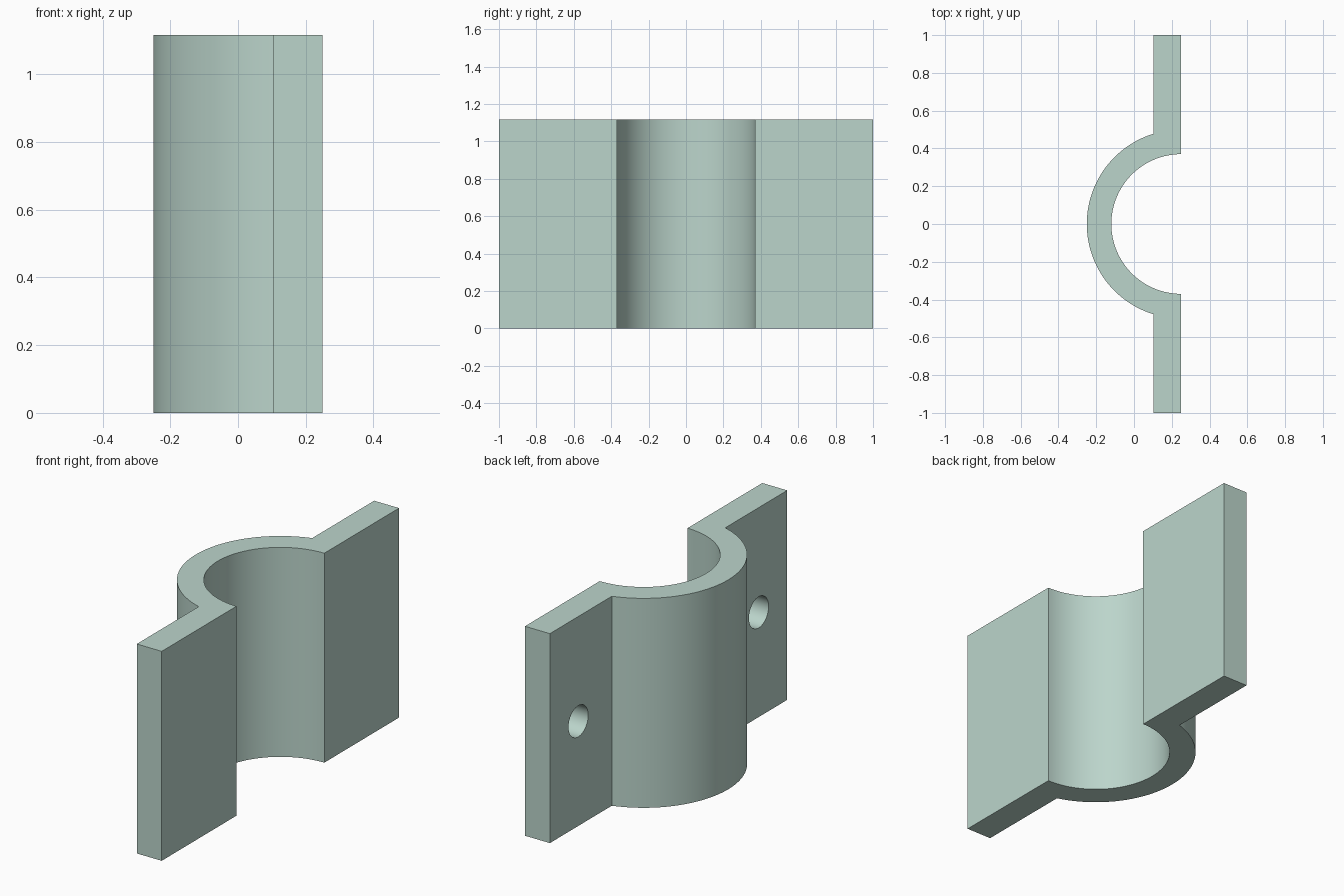
import bpy, bmesh, math

cube = bpy.data.objects.get("Cube")
if cube:
    bpy.data.objects.remove(cube, do_unlink=True)

HEIGHT = 1.117
BACK, FACE = 0.25, 0.103      # the two faces of each flange along x
OUTER, INNER = 0.5, 0.37      # saddle radii, centred on (BACK, 0)
HOLE_R, HOLE_Y, HOLE_DEPTH = 0.083, 0.76, 0.135
STEPS = 64

mat = bpy.data.materials.new("pale_sage_green")
mat.use_nodes = True
colour = (0.5, 0.665, 0.6, 1)
mat.diffuse_color = colour
mat.node_tree.nodes["Principled BSDF"].inputs["Base Color"].default_value = colour


def arc(radius, start, end):
    """Points round the saddle centre from one angle to another."""
    angles = [start + (end - start) * i / STEPS for i in range(STEPS + 1)]
    return [(BACK + radius * math.cos(a), radius * math.sin(a)) for a in angles]


# Cross-section: half-round saddle with a flat flange on each side
meet = math.acos((FACE - BACK) / OUTER)
profile = [(BACK, 1), (FACE, 1)]
profile += arc(OUTER, meet, 2 * math.pi - meet)
profile += [(FACE, -1), (BACK, -1)]
profile += arc(INNER, 1.5 * math.pi, 0.5 * math.pi)

# Extrude the section upwards
bm = bmesh.new()
base = bm.faces.new([bm.verts.new((x, y, 0)) for x, y in profile])
top = bmesh.ops.extrude_face_region(bm, geom=[base])["geom"]
bmesh.ops.translate(bm, vec=(0, 0, HEIGHT),
                    verts=[v for v in top if isinstance(v, bmesh.types.BMVert)])
bmesh.ops.recalc_face_normals(bm, faces=bm.faces)
mesh = bpy.data.meshes.new("pipe_clamp_half")
bm.to_mesh(mesh)
bm.free()
mesh.materials.append(mat)
clamp = bpy.data.objects.new("pipe_clamp_half", mesh)
bpy.context.collection.objects.link(clamp)

# Blind bolt hole in the outer face of each flange
for side in (-1, 1):
    bpy.ops.mesh.primitive_cylinder_add(
        vertices=48, radius=HOLE_R, depth=2 * HOLE_DEPTH,
        location=(FACE, side * HOLE_Y, HEIGHT / 2), rotation=(0, math.pi / 2, 0))
    cutter = bpy.context.object
    cutter.name = "bolt_hole_cutter"
    cutter.hide_render = True
    cutter.data.materials.append(mat)
    cut = clamp.modifiers.new("bolt_hole", 'BOOLEAN')
    cut.operation = 'DIFFERENCE'
    cut.solver = 'EXACT'
    cut.object = cutter
    bpy.context.view_layer.objects.active = clamp
    bpy.ops.object.modifier_apply(modifier=cut.name)
    bpy.data.objects.remove(cutter, do_unlink=True)

# Smooth curved walls, crisp edges
bpy.ops.object.select_all(action='DESELECT')
clamp.select_set(True)
bpy.context.view_layer.objects.active = clamp
bpy.ops.object.shade_smooth_by_angle(angle=math.radians(30))
